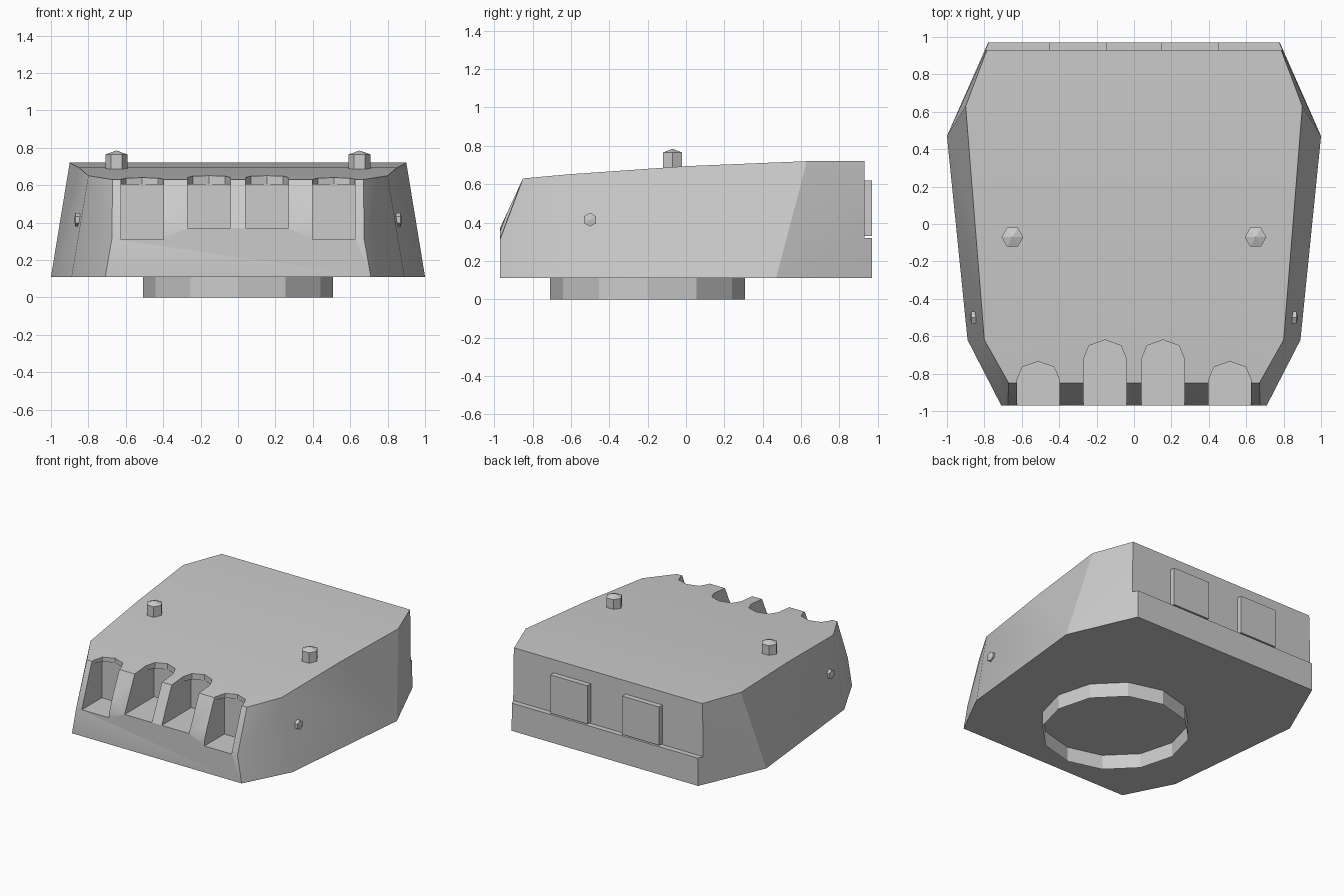
import bpy, bmesh, math
from mathutils import Matrix, Vector

if "Cube" in bpy.data.objects:
    bpy.data.objects.remove(bpy.data.objects["Cube"])


def finish(name, bm, smooth=None):
    bmesh.ops.recalc_face_normals(bm, faces=bm.faces)
    me = bpy.data.meshes.new(name)
    bm.to_mesh(me)
    bm.free()
    ob = bpy.data.objects.new(name, me)
    bpy.context.collection.objects.link(ob)
    return ob


def box(name, x0, x1, y0, y1, z0, z1):
    bm = bmesh.new()
    bmesh.ops.create_cube(bm, size=1)
    for v in bm.verts:
        v.co = ((x0 + x1) / 2 + v.co.x * (x1 - x0),
                (y0 + y1) / 2 + v.co.y * (y1 - y0),
                (z0 + z1) / 2 + v.co.z * (z1 - z0))
    return finish(name, bm)


def prism(name, outline, z0, z1):
    bm = bmesh.new()
    face = bm.faces.new([bm.verts.new((x, y, z0)) for x, y in outline])
    ext = bmesh.ops.extrude_face_region(bm, geom=[face])["geom"]
    bmesh.ops.translate(bm, vec=(0, 0, z1 - z0),
                        verts=[g for g in ext if isinstance(g, bmesh.types.BMVert)])
    return finish(name, bm)


def hex_stud(name, radius, height, tip, matrix):
    # hexagonal post along local z with a shallow pointed cap
    bm = bmesh.new()
    ring = [(radius * math.cos(k * math.pi / 3), radius * math.sin(k * math.pi / 3))
            for k in range(6)]
    lo = [bm.verts.new((x, y, 0)) for x, y in ring]
    hi = [bm.verts.new((x, y, height)) for x, y in ring]
    apex = bm.verts.new((0, 0, height + tip))
    bm.faces.new(lo)
    for k in range(6):
        j = (k + 1) % 6
        bm.faces.new((lo[k], lo[j], hi[j], hi[k]))
        bm.faces.new((hi[k], hi[j], apex))
    bm.transform(matrix)
    return finish(name, bm)


def cut(target, cutter):
    cutter.hide_render = True
    mod = target.modifiers.new("cut", 'BOOLEAN')
    mod.operation = 'DIFFERENCE'
    mod.solver = 'EXACT'
    mod.object = cutter
    bpy.context.view_layer.objects.active = target
    bpy.ops.object.modifier_apply(modifier=mod.name)
    bpy.data.objects.remove(cutter)


# armoured body: hull of the half outline mirrored across x
half = [(.71, -.97, .11), (.89, -.62, .11), (1, .47, .11), (.78, .97, .11),
        (.675, -.97, .31), (.27, -.97, .37), (.67, -.85, .63), (.80, -.62, .651),
        (.85, 0, .694), (.90, .63, .72), (.78, .93, .72), (.772, .97, .72)]
bm = bmesh.new()
for x, y, z in half:
    bm.verts.new((x, y, z))
    bm.verts.new((-x, y, z))
bmesh.ops.convex_hull(bm, input=bm.verts)
bmesh.ops.dissolve_limit(bm, angle_limit=math.radians(1), verts=bm.verts, edges=bm.edges)
body = finish("turret_body", bm)

# rear step
cut(body, box("step_cutter", -2, 2, .93, 1.5, .32, 1))

# four front slots, each with an arched opening in the roof
for cx, floor, back in ((.5125, .31, -.735), (.155, .37, -.62)):
    for s in (-1, 1):
        c = s * cx
        w = .114
        arch = [(c - w, -1.1), (c + w, -1.1), (c + w, back - .1), (c + .085, back - .03),
                (c, back), (c - .085, back - .03), (c - w, back - .1)]
        cut(body, prism("arch_cutter", arch, floor, 1))
        cut(body, box("slot_cutter", c - w, c + w, -1.1, back + .002, floor, .605))

bpy.ops.object.select_all(action='DESELECT')
body.select_set(True)
bpy.context.view_layer.objects.active = body
bpy.ops.object.shade_smooth_by_angle(angle=math.radians(24))

# rear panels
for s in (-1, 1):
    box("rear_panel", s * .30 - .155, s * .30 + .155, .92, .97, .33, .62)

# open turret ring
bm = bmesh.new()
bmesh.ops.create_cone(bm, cap_ends=False, segments=12, radius1=.508, radius2=.508, depth=.11,
                      matrix=Matrix.Translation((0, -.2, .055)) @ Matrix.Rotation(math.pi / 2, 4, 'Z'))
finish("turret_ring", bm)

# roof periscopes and side plugs
for s in (-1, 1):
    hex_stud("roof_periscope", .058, .095, .02, Matrix.Translation((s * .65, -.07, .67)))
    hex_stud("side_plug", .036, .035, .006,
             Matrix.Translation((s * .835, -.5, .415)) @ Matrix.Rotation(s * math.pi / 2, 4, 'Y'))
